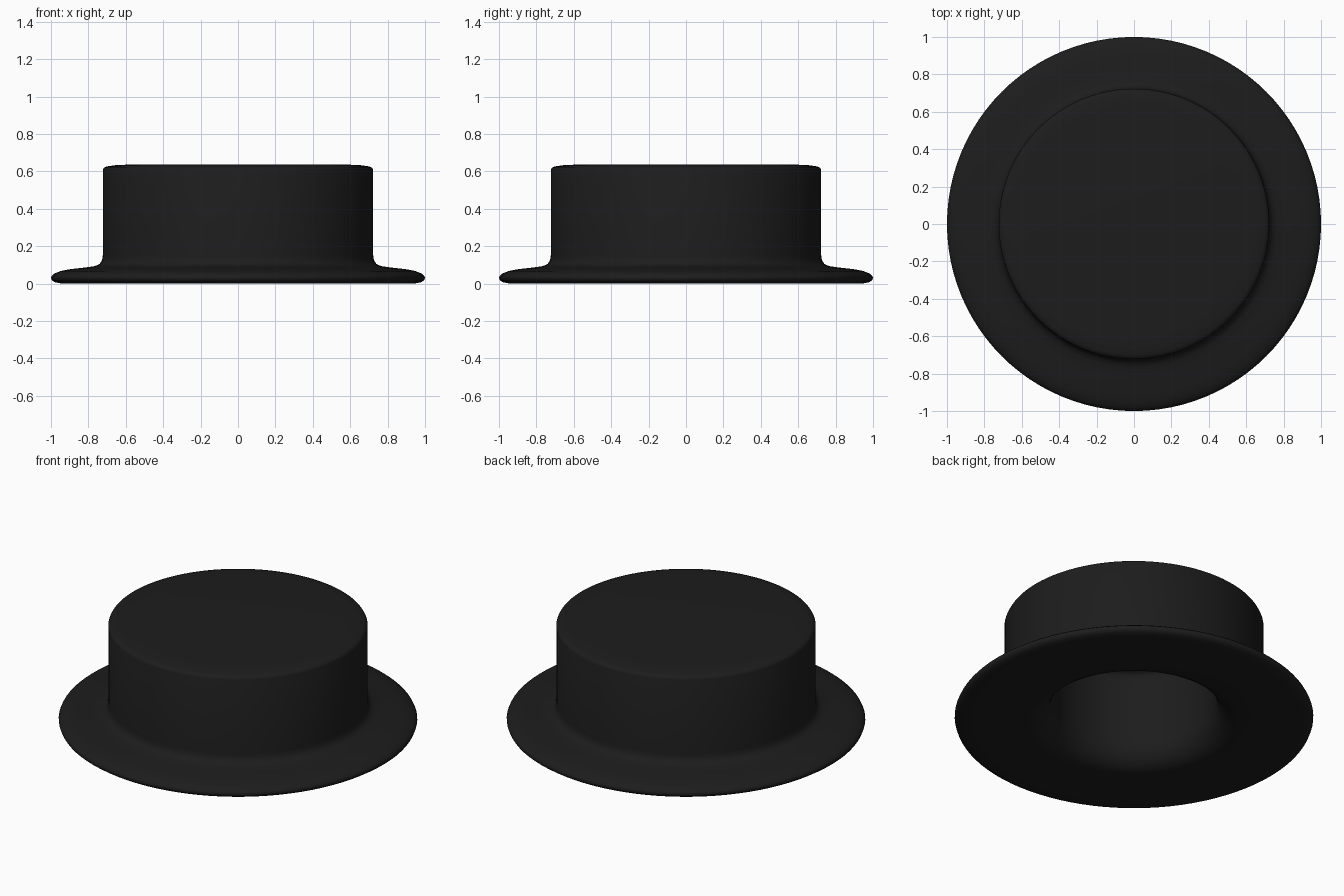
import bpy, bmesh, math

if "Cube" in bpy.data.objects:
    bpy.data.objects.remove(bpy.data.objects["Cube"])

SEGMENTS = 96

def lathe(name, profile, color):
    """Spin an (r, z) profile that starts and ends on the z axis."""
    bm = bmesh.new()
    verts = [bm.verts.new((r, 0, z)) for r, z in profile]
    edges = [bm.edges.new(p) for p in zip(verts, verts[1:])]
    bmesh.ops.spin(bm, geom=verts + edges, cent=(0, 0, 0), axis=(0, 0, 1),
                   angle=2 * math.pi, steps=SEGMENTS, use_duplicate=False)
    bmesh.ops.remove_doubles(bm, verts=bm.verts, dist=1e-5)
    bmesh.ops.recalc_face_normals(bm, faces=bm.faces)
    mesh = bpy.data.meshes.new(name)
    bm.to_mesh(mesh)
    bm.free()
    obj = bpy.data.objects.new(name, mesh)
    bpy.context.collection.objects.link(obj)
    mat = bpy.data.materials.new(name + "_felt")
    mat.diffuse_color = color
    mat.use_nodes = True
    mat.node_tree.nodes["Principled BSDF"].inputs["Base Color"].default_value = mat.diffuse_color
    mesh.materials.append(mat)
    bpy.context.view_layer.objects.active = obj
    obj.select_set(True)
    bpy.ops.object.shade_smooth_by_angle(angle=math.radians(60))
    return obj

# Crown top and side, flaring into the brim
crown = [(0, 0.637), (0.58, 0.637), (0.66, 0.633), (0.70, 0.627), (0.717, 0.62),
         (0.723, 0.608), (0.723, 0.15), (0.727, 0.125), (0.74, 0.105), (0.765, 0.094)]
# Rounded brim edge and flat underside
brim = [(0.82, 0.086), (0.90, 0.077), (0.95, 0.067), (0.98, 0.055), (0.995, 0.043),
        (1.0, 0.032), (0.995, 0.018), (0.98, 0.008), (0.95, 0.002), (0.90, 0)]
# Head opening: a filleted lip, then a cavity closed below the crown
fillet = [(0.60 - 0.14 * math.sin(a), 0.15 * (1 - math.cos(a)))
          for a in (math.pi / 2 * i / 8 for i in range(9))]
cavity = [(0.46, 0.53), (0.455, 0.56), (0.43, 0.575), (0.36, 0.58), (0, 0.58)]

lathe("hat", crown + brim + fillet + cavity, (0.012, 0.012, 0.012, 1))
